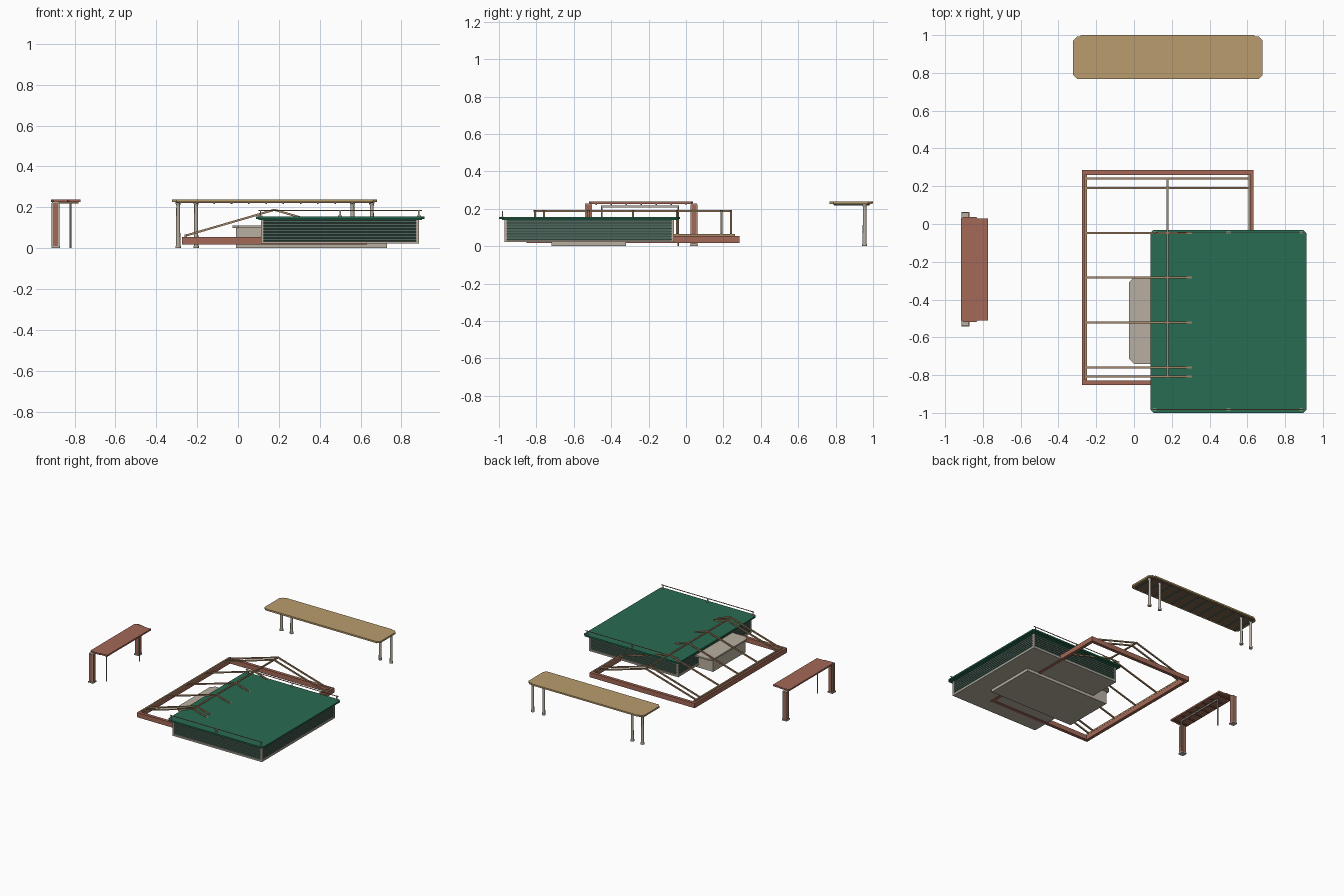
import bpy, bmesh
from math import pi
from mathutils import Matrix, Vector

cube = bpy.data.objects.get("Cube")
if cube:
    bpy.data.objects.remove(cube, do_unlink=True)


def material(name, r, g, b):
    m = bpy.data.materials.new(name)
    m.use_nodes = True
    m.diffuse_color = (r, g, b, 1)
    m.node_tree.nodes["Principled BSDF"].inputs["Base Color"].default_value = (r, g, b, 1)
    return m


GREEN = material("roof green", 0.022, 0.15, 0.085)
SLAT = material("slat green", 0.075, 0.135, 0.105)
DARK = material("shadow green", 0.03, 0.055, 0.043)
STONE = material("warm grey stone", 0.48, 0.43, 0.35)
RED = material("brick red", 0.37, 0.14, 0.095)
TAN = material("sand tan", 0.49, 0.34, 0.155)
WOOD = material("brown wood", 0.4, 0.25, 0.14)
UNDER = material("dark timber", 0.2, 0.125, 0.07)


def finish(name, bm, mat):
    bmesh.ops.recalc_face_normals(bm, faces=bm.faces)
    mesh = bpy.data.meshes.new(name)
    bm.to_mesh(mesh)
    bm.free()
    mesh.materials.append(mat)
    obj = bpy.data.objects.new(name, mesh)
    bpy.context.collection.objects.link(obj)
    return obj


def slab(name, xs, ys, zs, mat, cut=0.0):
    """Box given by its extents, with optional clipped plan corners."""
    (x0, x1), (y0, y1), c = xs, ys, cut
    plan = [(x0, y0), (x1, y0), (x1, y1), (x0, y1)]
    if c:
        plan = [(x0 + c, y0), (x1 - c, y0), (x1, y0 + c), (x1, y1 - c),
                (x1 - c, y1), (x0 + c, y1), (x0, y1 - c), (x0, y0 + c)]
    bm = bmesh.new()
    low, high = [[bm.verts.new((x, y, z)) for x, y in plan] for z in zs]
    bm.faces.new(low)
    bm.faces.new(high)
    for i in range(len(plan)):
        bm.faces.new((low[i - 1], low[i], high[i], high[i - 1]))
    return finish(name, bm, mat)


def bar(name, a, b, r, mat):
    """Square bar of half-width r between two points."""
    a, b = Vector(a), Vector(b)
    d = b - a
    bm = bmesh.new()
    bmesh.ops.create_cube(bm, size=1)
    bmesh.ops.scale(bm, verts=bm.verts, vec=(2 * r, 2 * r, d.length))
    turn = d.to_track_quat('Z', 'Y').to_matrix().to_4x4()
    bmesh.ops.transform(bm, verts=bm.verts, matrix=Matrix.Translation((a + b) / 2) @ turn)
    return finish(name, bm, mat)


def column(name, x, y, zs, r1, r2, mat):
    """Upright round column, smooth around its side."""
    bm = bmesh.new()
    bmesh.ops.create_cone(bm, cap_ends=True, segments=16, radius1=r1, radius2=r2, depth=zs[1] - zs[0],
                          matrix=Matrix.Translation((x, y, sum(zs) / 2)))
    obj = finish(name, bm, mat)
    bpy.ops.object.select_all(action='DESELECT')
    obj.select_set(True)
    bpy.context.view_layer.objects.active = obj
    bpy.ops.object.shade_smooth_by_angle(angle=pi / 5)


# Main building: floor, louvred walls, corner posts and roof
X, Y = (0.113, 0.885), (-0.97, -0.065)
slab("building_floor", X, Y, (0.022, 0.034), STONE)
slab("wall_core", (X[0] + 0.012, X[1] - 0.012), (Y[0] + 0.012, Y[1] - 0.012), (0.03, 0.142), DARK)
for i in range(7):
    z = 0.037 + i * 0.0148
    slab("wall_slat", (X[0] + 0.004, X[1] - 0.004), (Y[0] + 0.004, Y[1] - 0.004), (z, z + 0.011), SLAT)
for x in (X[0], X[1] - 0.013):
    for y in (Y[0], Y[1] - 0.013):
        slab("corner_post", (x, x + 0.013), (y, y + 0.013), (0.022, 0.143), STONE)
slab("roof_soffit", (0.1, 0.9), (-0.985, -0.045), (0.139, 0.146), GREEN)
slab("roof_deck", (0.087, 0.913), (-1.0, -0.032), (0.144, 0.156), GREEN, 0.016)

# Roof rails along the front and back edges
for y in (-0.982, -0.046):
    bar("roof_rail", (0.1, y, 0.184), (0.9, y, 0.184), 0.0022, WOOD)
    for x in (0.11, 0.5, 0.885):
        bar("rail_post", (x, y, 0.15), (x, y, 0.187), 0.003, STONE)
        slab("rail_foot", (x - 0.01, x + 0.01), (y - 0.005, y + 0.005), (0.155, 0.159), STONE)

# Stone core with a clipped-corner cap
slab("stone_core", (-0.01, 0.73), (-0.72, -0.32), (0, 0.107), STONE)
slab("stone_cap", (-0.027, 0.747), (-0.742, -0.28), (0.1, 0.112), STONE, 0.03)

# Red ground frame
FX, FY, W = (-0.275, 0.632), (-0.853, 0.285), 0.025
for x in (FX[0], FX[1] - W):
    slab("frame_side_beam", (x, x + W), FY, (0.018, 0.055), RED)
for y in (FY[0], FY[1] - W):
    slab("frame_cross_beam", (FX[0] + W, FX[1] - W), (y, y + W), (0.018, 0.055), RED)

# Gable rafters, ridge and eave rails over the frame
RIDGE, EAVES = (0.178, 0.188), (-0.255, 0.611)
for y in (0.24, 0.19, -0.048, -0.284, -0.521, -0.76, -0.808):
    for x in EAVES:
        bar("rafter", (x, y, 0.062), (RIDGE[0], y, RIDGE[1]), 0.005, WOOD)
bar("ridge_beam", (RIDGE[0], -0.815, RIDGE[1]), (RIDGE[0], 0.247, RIDGE[1]), 0.005, WOOD)
for x in EAVES:
    bar("eave_rail", (x, -0.825, 0.06), (x, 0.262, 0.06), 0.006, WOOD)

# Long tan shelter at the back
slab("long_shelter_roof", (-0.322, 0.68), (0.768, 0.992), (0.226, 0.239), TAN, 0.02)
slab("long_shelter_back_edge", (-0.285, 0.64), (0.985, 1.0), (0.227, 0.239), TAN, 0.005)
slab("long_shelter_soffit", (-0.305, 0.662), (0.785, 0.985), (0.222, 0.227), UNDER, 0.015)
for i in range(12):
    x = -0.285 + i * 0.0845
    slab("long_shelter_rib", (x - 0.004, x + 0.004), (0.79, 0.98), (0.217, 0.223), SLAT)
for x in (-0.293, -0.205, 0.56, 0.655):
    column("long_shelter_column", x, 0.955, (0, 0.225), 0.011, 0.009, STONE)
    column("column_base", x, 0.955, (0, 0.012), 0.014, 0.014, STONE)
    column("column_head", x, 0.955, (0.208, 0.225), 0.009, 0.014, STONE)

# Small red shelter at the side
slab("small_shelter_roof", (-0.915, -0.772), (-0.512, 0.03), (0.226, 0.238), RED)
slab("small_shelter_roof_ends", (-0.915, -0.822), (-0.519, 0.037), (0.227, 0.238), RED, 0.012)
for i in range(7):
    y = -0.48 + i * 0.08
    slab("small_shelter_rib", (-0.905, -0.78), (y - 0.004, y + 0.004), (0.22, 0.227), UNDER)
for y in (-0.522, 0.043):
    x = -0.893
    slab("small_shelter_column", (x - 0.017, x + 0.017), (y - 0.017, y + 0.017), (0, 0.228), STONE)
    slab("column_side_panel", (x - 0.019, x + 0.019), (y - 0.013, y + 0.013), (0.012, 0.222), RED)
    slab("column_end_panel", (x - 0.013, x + 0.013), (y - 0.019, y + 0.019), (0.012, 0.222), RED)
    slab("column_foot", (x - 0.021, x + 0.021), (y - 0.021, y + 0.021), (0, 0.01), STONE)
for y in (-0.45, -0.042):
    column("small_shelter_pole", -0.82, y, (0, 0.217), 0.004, 0.004, STONE)
bar("small_shelter_tie", (-0.82, -0.45, 0.213), (-0.82, -0.042, 0.213), 0.005, STONE)
